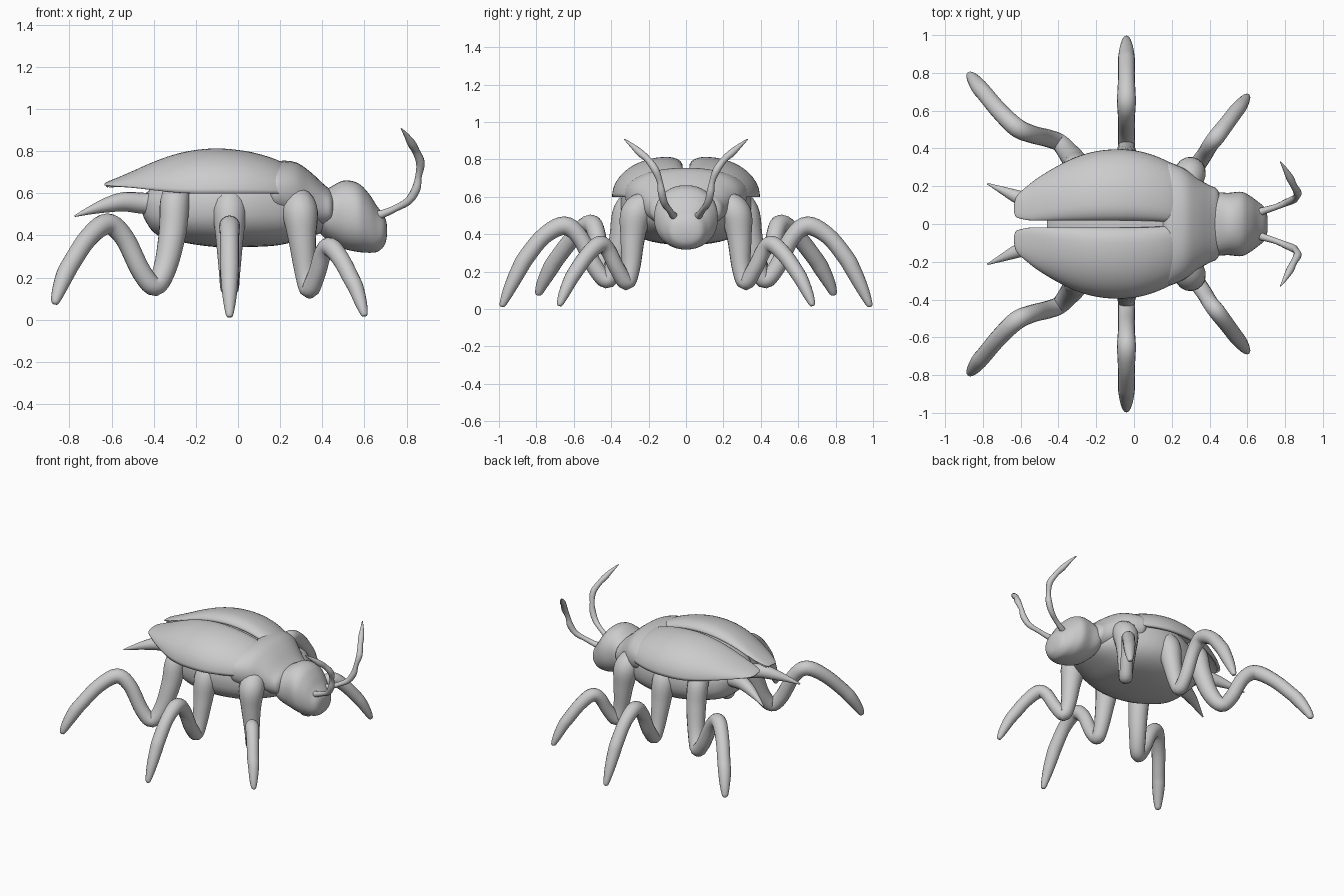
import bpy, bmesh
from math import sin, cos, pi, copysign
from mathutils import Vector


def smooth_rows(rows, steps=5):
    """Catmull-Rom interpolation through tuples of numbers."""
    out = []
    pts = [rows[0]] + list(rows) + [rows[-1]]
    for i in range(1, len(pts) - 2):
        p0, p1, p2, p3 = pts[i - 1:i + 3]
        for k in range(steps):
            t = k / steps
            out.append([0.5 * (2 * b + (c - a) * t + (2 * a - 5 * b + 4 * c - d) * t * t
                               + (3 * b - a - 3 * c + d) * t ** 3)
                        for a, b, c, d in zip(p0, p1, p2, p3)])
    out.append(list(rows[-1]))
    return out


def mesh_from_rings(name, rings, closed=True):
    bm = bmesh.new()
    grid = [[bm.verts.new(p) for p in ring] for ring in rings]
    n = len(grid[0])
    for a, b in zip(grid, grid[1:]):
        for j in range(n if closed else n - 1):
            k = (j + 1) % n
            bm.faces.new((a[j], a[k], b[k], b[j]))
    if closed:
        bm.faces.new(grid[0])
        bm.faces.new(grid[-1])
    bmesh.ops.recalc_face_normals(bm, faces=bm.faces)
    me = bpy.data.meshes.new(name)
    bm.to_mesh(me)
    bm.free()
    me.shade_smooth()
    ob = bpy.data.objects.new(name, me)
    bpy.context.collection.objects.link(ob)
    return ob


def mirror(ob):
    m = ob.modifiers.new("Mirror", 'MIRROR')
    m.use_axis = (False, True, False)


def hull(name, stations, power=2.3, sides=40):
    """Loft of superellipse sections: (x, half width, top z, bottom z)."""
    rings = []
    for x, w, top, bot in smooth_rows(stations):
        ring = []
        for j in range(sides):
            a = 2 * pi * j / sides
            c, s = cos(a), sin(a)
            ring.append((x, w * copysign(abs(c) ** (2 / power), c),
                         (top + bot) / 2 + (top - bot) / 2 * copysign(abs(s) ** (2 / power), s)))
        rings.append(ring)
    return mesh_from_rings(name, rings)


def limb(name, points, sides=16):
    """Tapered tube through (x, y, z, radius), mirrored to the other side."""
    rows = smooth_rows(points)
    pos = [Vector(r[:3]) for r in rows]
    rings, u = [], Vector((1, 0, 0))
    for i, p in enumerate(pos):
        t = (pos[min(i + 1, len(pos) - 1)] - pos[max(i - 1, 0)]).normalized()
        u = (u - t * u.dot(t)).normalized()
        v = t.cross(u)
        r = rows[i][3]
        rings.append([p + r * (cos(2 * pi * j / sides) * u + sin(2 * pi * j / sides) * v)
                      for j in range(sides)])
    mirror(mesh_from_rings(name, rings))


# Abdomen
hull("abdomen", [(-.46, .03, .58, .53), (-.44, .12, .60, .47), (-.38, .21, .64, .40),
                 (-.25, .30, .70, .365), (-.1, .345, .74, .345), (.05, .345, .74, .345),
                 (.2, .30, .72, .355), (.33, .23, .67, .39), (.42, .15, .61, .42)], 2.5)

# Thorax shield
hull("thorax_shield", [(.13, .28, .70, .52), (.17, .325, .745, .48), (.22, .315, .755, .46),
                       (.28, .285, .745, .45), (.34, .24, .705, .44), (.40, .205, .65, .43),
                       (.44, .185, .615, .44), (.46, .14, .59, .46)])

# Head
hull("head", [(.36, .12, .60, .45), (.42, .165, .62, .38), (.5, .165, .66, .338),
              (.57, .17, .648, .322), (.62, .145, .60, .318), (.66, .115, .54, .322),
              (.69, .09, .50, .345), (.703, .06, .47, .375), (.708, .02, .44, .41)], 2.2)

# Wing cases: (x, inner y, outer y, rim z, top z)
wing = [(-.635, .06, .10, .638, .645), (-.62, .035, .15, .636, .655), (-.56, .02, .205, .632, .68),
        (-.5, .018, .25, .627, .706), (-.4, .018, .31, .615, .75), (-.3, .018, .357, .605, .785),
        (-.2, .018, .385, .60, .806), (-.1, .018, .395, .60, .813), (0, .018, .39, .60, .806),
        (.1, .015, .365, .60, .787), (.2, .01, .32, .60, .752), (.28, .005, .26, .60, .70)]
rings = []
for x, yi, yo, zr, zt in smooth_rows(wing):
    crest = yi + .22 * (yo - yi)
    ring = [(x, yi + (crest - yi) * (1 - cos(i / 6 * pi / 2)),
             zt - .22 * (zt - zr) * (1 - sin(i / 6 * pi / 2))) for i in range(6)]
    ring += [(x, crest + (yo - crest) * sin(i / 16 * pi / 2),
              zr + (zt - zr) * cos(i / 16 * pi / 2)) for i in range(17)]
    rings.append(ring)
case = mesh_from_rings("wing_case", rings, closed=False)
if sum(f.normal.z for f in case.data.polygons) < 0:
    case.data.flip_normals()
thick = case.modifiers.new("Thickness", 'SOLIDIFY')
thick.thickness = .022
thick.offset = -1
mirror(case)

# Legs
limb("front_leg", [(.28, .20, .57, .07), (.295, .265, .51, .085), (.305, .285, .38, .066),
                   (.32, .295, .22, .05), (.34, .32, .145, .045), (.375, .37, .22, .042),
                   (.405, .42, .32, .042), (.44, .465, .345, .045), (.49, .53, .285, .042),
                   (.535, .59, .20, .04), (.56, .62, .15, .037), (.585, .655, .075, .028),
                   (.60, .675, .025, .016), (.602, .678, .017, .004)])
limb("middle_leg", [(-.04, .24, .60, .07), (-.04, .31, .52, .08), (-.04, .345, .38, .065),
                    (-.04, .385, .22, .05), (-.04, .425, .155, .045), (-.04, .49, .23, .045),
                    (-.04, .565, .38, .045), (-.04, .65, .445, .05), (-.04, .76, .39, .045),
                    (-.04, .855, .275, .045), (-.04, .89, .215, .043), (-.04, .94, .115, .034),
                    (-.04, .98, .025, .018), (-.04, .985, .012, .004)])
limb("rear_leg", [(-.28, .22, .62, .06), (-.30, .29, .56, .07), (-.31, .325, .42, .066),
                  (-.345, .375, .25, .056), (-.395, .43, .16, .048), (-.46, .455, .23, .047),
                  (-.54, .475, .39, .047), (-.62, .51, .455, .05), (-.71, .595, .39, .046),
                  (-.79, .69, .27, .044), (-.82, .725, .215, .043), (-.85, .765, .14, .033),
                  (-.868, .788, .085, .02), (-.872, .792, .073, .005)])

# Antennae
limb("antenna", [(.63, .05, .49, .028), (.68, .068, .50, .02), (.75, .09, .53, .016),
                 (.81, .115, .565, .019), (.845, .13, .62, .021), (.857, .14, .68, .016),
                 (.866, .165, .745, .021), (.845, .205, .80, .018), (.825, .245, .835, .02),
                 (.80, .29, .875, .012), (.775, .33, .908, .003)], 12)

# Tail spikes
limb("tail_spike", [(-.36, .08, .55, .05), (-.45, .09, .553, .05), (-.54, .115, .56, .046),
                    (-.62, .145, .545, .036), (-.70, .18, .52, .02), (-.775, .213, .492, .004)], 14)
